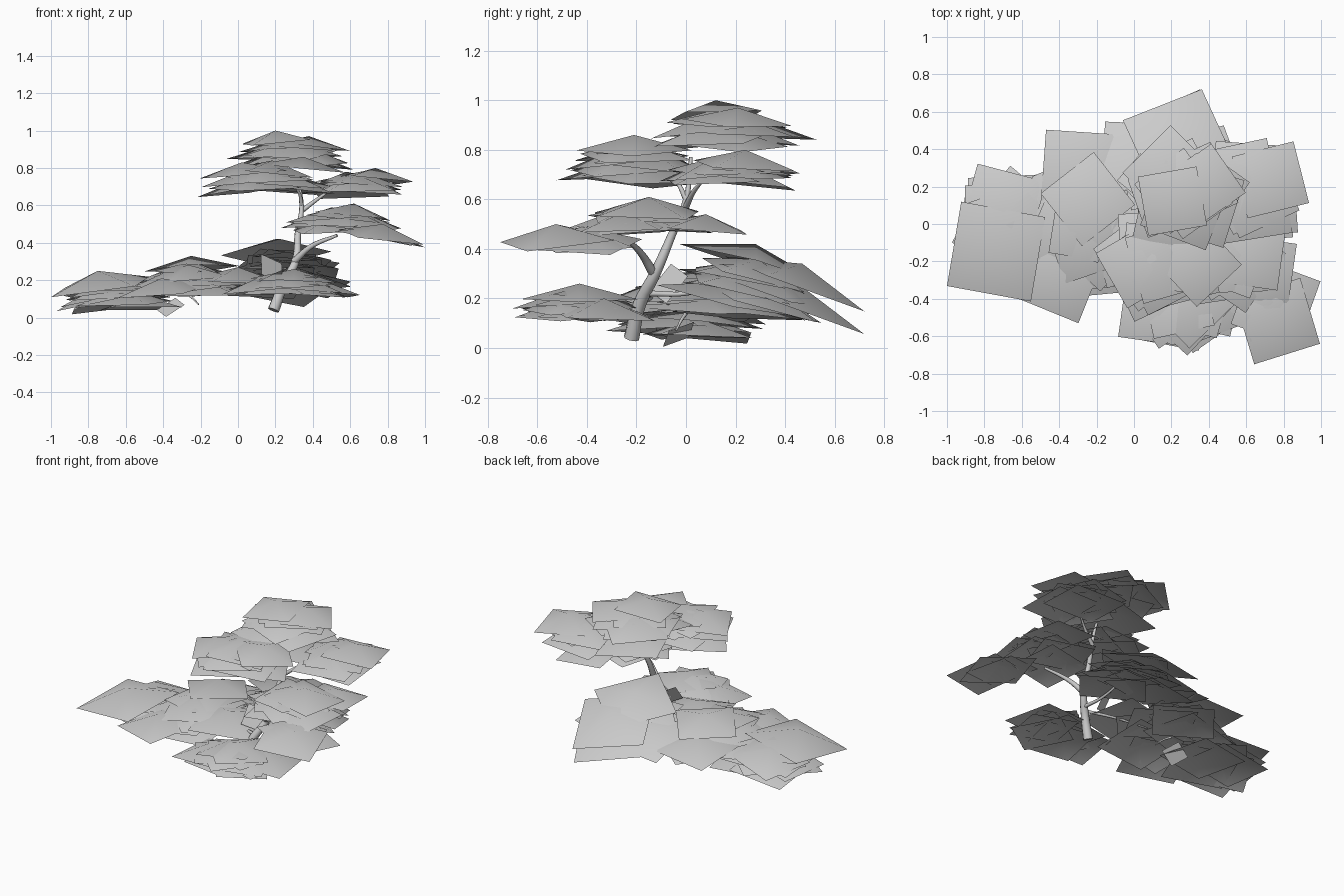
import bpy, math, random
from mathutils import Vector, Matrix

random.seed(4)
if "Cube" in bpy.data.objects:
    bpy.data.objects.remove(bpy.data.objects["Cube"], do_unlink=True)

grey = bpy.data.materials.new("plain_grey")
grey.use_nodes = True
grey.diffuse_color = (0.6, 0.6, 0.6, 1)
grey.node_tree.nodes["Principled BSDF"].inputs["Base Color"].default_value = (0.6, 0.6, 0.6, 1)


def add_object(name, mesh):
    mesh.materials.clear()
    mesh.materials.append(grey)
    for face in mesh.polygons:
        face.use_smooth = True
    obj = bpy.data.objects.new(name, mesh)
    bpy.context.collection.objects.link(obj)


def leaf_card(verts, faces, peak, size, yaw, slope, height=0.19):
    """Square sheet with straight edges and a raised middle, sloped downhill along x and y."""
    tip = Vector((0, 0, 1)).rotation_difference(Vector((*slope, 1))).to_matrix()
    turn = tip @ Matrix.Rotation(math.radians(yaw), 3, "Z")
    base = len(verts)
    verts.append(Vector(peak))
    for i, j in ((-1, -1), (1, -1), (1, 1), (-1, 1)):
        verts.append(Vector(peak) + turn @ Vector((i / 2, j / 2, -height)) * size)
    for k in range(4):
        faces.append((base, base + 1 + k, base + 1 + (k + 1) % 4))


def foliage_pad(name, centre, spread, rise, count, size, lean=(0, 0), extra=(), tilt=0.1):
    """Spiral of overlapping sheets drooping outward, plus chosen edge sheets."""
    verts, faces = [], []
    cx, cy, cz = centre
    for i in range(count):
        reach = math.sqrt((i + 0.5) / count)
        angle = i * 2.4
        dx = math.cos(angle) * reach * spread[0]
        dy = math.sin(angle) * reach * spread[1]
        z = cz + rise * (1 - i / max(count - 1, 1)) - lean[0] * dx - lean[1] * dy
        droop = tilt * random.uniform(0.5, 1.3)
        slope = (math.cos(angle) * droop + lean[0], math.sin(angle) * droop + lean[1])
        leaf_card(verts, faces, (cx + dx, cy + dy, z),
                  size * random.uniform(0.9, 1.08), random.uniform(0, 90), slope)
    for x, y, z, width, yaw in extra:
        out = Vector((x - cx, y - cy)).normalized() * tilt
        leaf_card(verts, faces, (x, y, z), width, yaw, (out.x + lean[0], out.y + lean[1]))
    mesh = bpy.data.meshes.new(name)
    mesh.from_pydata(verts, [], faces)
    add_object(name, mesh)


def limb(name, points, thick, thin):
    """Tapered round branch along a smooth path."""
    curve = bpy.data.curves.new(name + "_path", "CURVE")
    curve.dimensions = "3D"
    curve.bevel_depth = 1
    curve.bevel_resolution = 2
    curve.resolution_u = 5
    curve.use_fill_caps = True
    spline = curve.splines.new("BEZIER")
    spline.bezier_points.add(len(points) - 1)
    for i, (bp, co) in enumerate(zip(spline.bezier_points, points)):
        bp.co = co
        bp.handle_left_type = bp.handle_right_type = "AUTO"
        bp.radius = thick + (thin - thick) * i / (len(points) - 1)
    temp = bpy.data.objects.new(name + "_path", curve)
    bpy.context.collection.objects.link(temp)
    bpy.context.view_layer.update()
    graph = bpy.context.evaluated_depsgraph_get()
    mesh = bpy.data.meshes.new_from_object(temp.evaluated_get(graph))
    bpy.data.objects.remove(temp, do_unlink=True)
    add_object(name, mesh)


# Trunk and branches
limb("trunk", [(0.19, -0.22, 0.04), (0.24, -0.19, 0.17), (0.31, -0.12, 0.31),
               (0.32, -0.06, 0.45), (0.34, 0, 0.6), (0.31, 0.02, 0.77)], 0.032, 0.007)
limb("front_branch", [(0.3, -0.13, 0.3), (0.39, -0.18, 0.38), (0.53, -0.24, 0.44)], 0.02, 0.008)
limb("upper_left_branch", [(0.34, 0, 0.57), (0.42, 0.03, 0.63), (0.49, 0.07, 0.68)], 0.014, 0.006)
limb("upper_right_branch", [(0.34, 0, 0.6), (0.33, -0.03, 0.66), (0.29, -0.08, 0.72)], 0.012, 0.005)
limb("low_right_branch", [(0.25, -0.17, 0.2), (0.05, -0.1, 0.19), (-0.15, -0.05, 0.17)], 0.011, 0.005)
limb("right_twig", [(-0.3, 0, 0.14), (-0.25, -0.02, 0.11), (-0.21, -0.04, 0.07)], 0.008, 0.004)
limb("back_branch", [(0.27, -0.15, 0.22), (0.26, 0, 0.22), (0.25, 0.2, 0.27)], 0.012, 0.006)

# Upper foliage
foliage_pad("crown_foliage", (0.27, 0.15, 0.88), (0.14, 0.11), 0.09, 9, 0.36,
            extra=[(0.2, 0.12, 1.0, 0.32, 10), (0.38, 0.21, 0.97, 0.32, 35),
                   (0.19, 0.28, 0.93, 0.36, 45)])
foliage_pad("upper_right_foliage", (0.15, -0.2, 0.74), (0.15, 0.1), 0.1, 10, 0.37,
            extra=[(0.35, -0.21, 0.86, 0.33, 43), (0.02, -0.22, 0.83, 0.34, 30),
                   (0.3, 0.15, 0.76, 0.4, 20)])
foliage_pad("upper_left_foliage", (0.63, 0.16, 0.73), (0.09, 0.1), 0.05, 7, 0.35,
            extra=[(0.735, 0.24, 0.8, 0.34, 14), (0.58, 0.27, 0.78, 0.33, 12)])

# Middle foliage on the front branch
foliage_pad("middle_foliage", (0.54, -0.17, 0.53), (0.12, 0.08), 0.07, 8, 0.36,
            extra=[(0.62, -0.15, 0.61, 0.36, -8), (0.69, -0.25, 0.55, 0.33, -8),
                   (0.68, 0.08, 0.54, 0.32, 5)])
foliage_pad("front_left_foliage", (0.71, -0.42, 0.48), (0.04, 0.02), 0.01, 1, 0.34, (0.08, 0),
            extra=[(0.775, -0.525, 0.5, 0.37, 17), (0.77, -0.42, 0.49, 0.38, -20)])

# Low foliage all around
foliage_pad("back_foliage", (0.26, 0.29, 0.24), (0.14, 0.12), 0.12, 11, 0.39, (0.04, 0.28),
            extra=[(0.2, 0.28, 0.42, 0.42, 50), (0.245, 0.47, 0.34, 0.46, 23),
                   (0.245, 0.465, 0.25, 0.46, 25), (0.02, 0.38, 0.26, 0.38, -3)])
foliage_pad("low_right_foliage", (-0.27, 0, 0.2), (0.14, 0.23), 0.1, 12, 0.38, (-0.06, 0),
            extra=[(-0.41, -0.29, 0.21, 0.38, -22), (-0.3, 0.31, 0.24, 0.38, -4),
                   (-0.25, 0.14, 0.33, 0.36, 38), (0, -0.1, 0.27, 0.4, 15)])
foliage_pad("far_right_foliage", (-0.68, -0.02, 0.13), (0.09, 0.1), 0.09, 7, 0.38, (-0.1, 0),
            extra=[(-0.75, -0.155, 0.25, 0.46, -10), (-0.72, 0.11, 0.2, 0.36, -15),
                   (-0.76, 0, 0.16, 0.36, -8), (-0.52, 0.05, 0.12, 0.38, 10)])
foliage_pad("low_front_foliage", (0.27, -0.43, 0.19), (0.14, 0.07), 0.07, 9, 0.33,
            extra=[(0.1, -0.46, 0.21, 0.34, -8), (0.36, -0.47, 0.19, 0.32, 35),
                   (0.45, -0.33, 0.2, 0.36, 10)])

# Small hanging leaves
for name, centre, size, slope in (
        ("trunk_leaf", (0.18, -0.07, 0.26), 0.14, (1.2, -1.2)),
        ("hanging_leaf", (-0.36, -0.03, 0.055), 0.12, (-0.5, -0.6))):
    verts, faces = [], []
    leaf_card(verts, faces, centre, size, 20, slope, 0)
    mesh = bpy.data.meshes.new(name)
    mesh.from_pydata(verts, [], faces)
    add_object(name, mesh)
